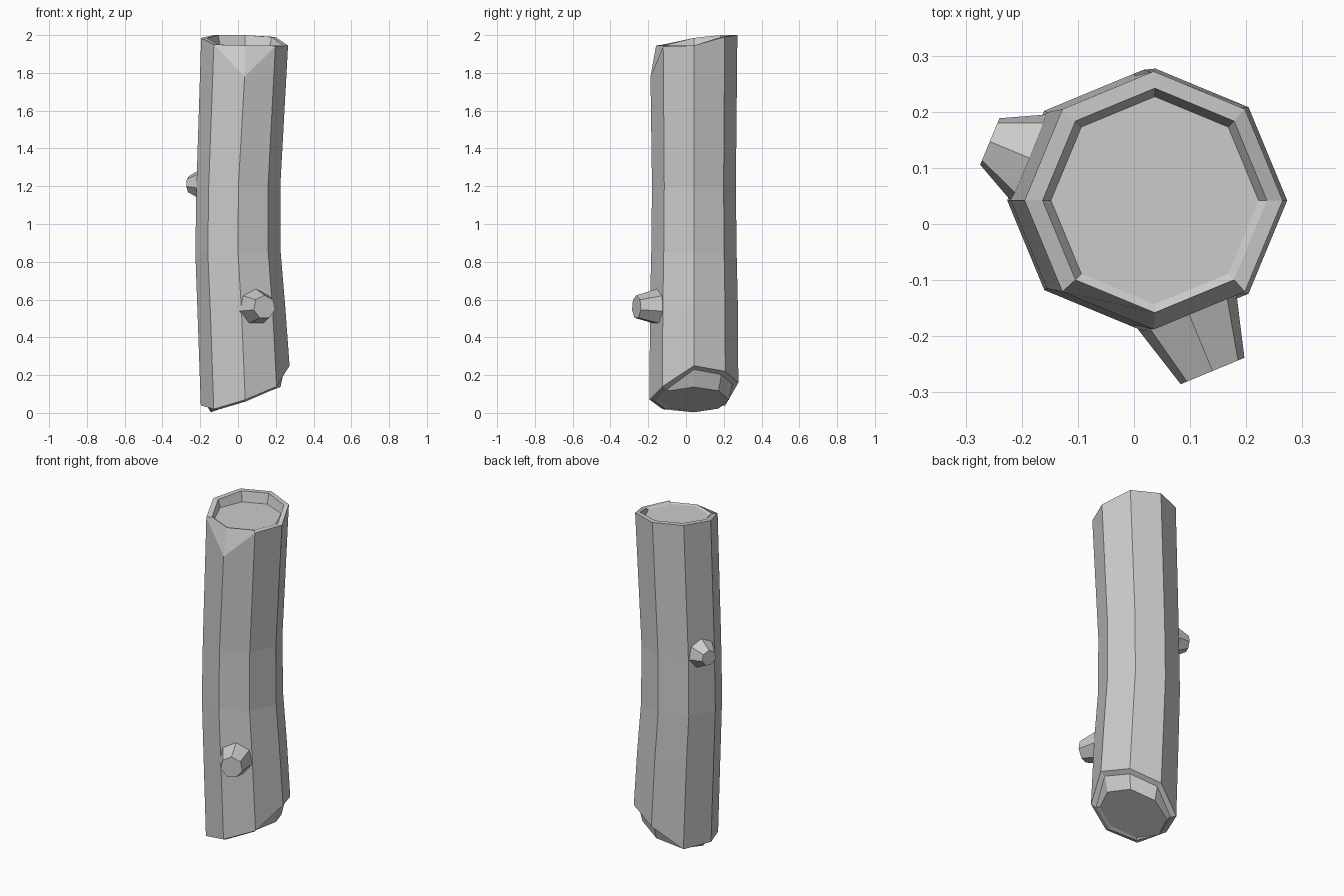
import bpy, bmesh
from math import cos, sin, pi, radians
from mathutils import Vector, Matrix

if "Cube" in bpy.data.objects:
    bpy.data.objects.remove(bpy.data.objects["Cube"])

N = 8


def octagon(cx, r, z, cy=0.042):
    """Ring of points; z is a number, a list, or a function of x."""
    pts = []
    for k in range(N):
        a = 2 * pi * k / N
        x = cx + r * cos(a)
        h = z(x) if callable(z) else z[k] if isinstance(z, list) else z
        pts.append(Vector((x, cy + r * sin(a), h)))
    return pts


def loft(name, rings):
    """Skin a stack of rings and close both ends."""
    bm = bmesh.new()
    loops = [[bm.verts.new(p) for p in ring] for ring in rings]
    n = len(rings[0])
    for a, b in zip(loops, loops[1:]):
        for i in range(n):
            j = (i + 1) % n
            bm.faces.new((a[i], a[j], b[j], b[i]))
    bm.faces.new(loops[0])
    bm.faces.new(loops[-1])
    bmesh.ops.recalc_face_normals(bm, faces=bm.faces)
    me = bpy.data.meshes.new(name)
    bm.to_mesh(me)
    bm.free()
    ob = bpy.data.objects.new(name, me)
    bpy.context.collection.objects.link(ob)
    return ob


# Bark edge heights, counter-clockwise from the right-hand corner
bottom = [0.25, 0.22, 0.16, 0.04, 0.04, 0.02, 0.07, 0.14]
top = [1.945, 1.99, 2.0, 2.0, 1.985, 1.95, 1.78, 1.94]
bottom_in = [z - 0.01 * (1 + cos(2 * pi * k / N)) for k, z in enumerate(bottom)]
top_in = [max(z, 1.945) for z in top]

# Bent trunk: sloped sawn foot, two bends, broken bark rim around the cut top
loft("log_trunk", [
    octagon(0.04, 0.185, lambda x: max(0.0, 0.005 + 0.361 * (x + 0.14))),
    octagon(0.04, 0.205, bottom_in),
    octagon(0.038, 0.235, bottom),
    octagon(0.018, 0.233, 0.55),
    octagon(0.0, 0.226, 0.85),
    octagon(0.002, 0.222, 1.2),
    octagon(0.035, 0.23, top),
    octagon(0.037, 0.2, top_in),
    octagon(0.037, 0.185, 1.94),
])


# Sawn branch stubs
def stub(name, tip, angle, r_tip, r_base, length, sides):
    d = Vector((cos(angle), sin(angle), 0))
    side = Vector((-d.y, d.x, 0))
    up = Vector((0, 0, 1))

    def ring(c, r):
        return [c + r * (sin(2 * pi * k / sides) * side + cos(2 * pi * k / sides) * up)
                for k in range(sides)]
    tip = Vector(tip)
    loft(name, [ring(tip - d * length, r_base), ring(tip, r_tip)])


stub("front_branch_stub", (0.14, -0.262, 0.56), radians(-67.5), 0.063, 0.097, 0.12, 7)
stub("back_branch_stub", (-0.257, 0.147, 1.21), radians(157.5), 0.046, 0.088, 0.08, 7)
